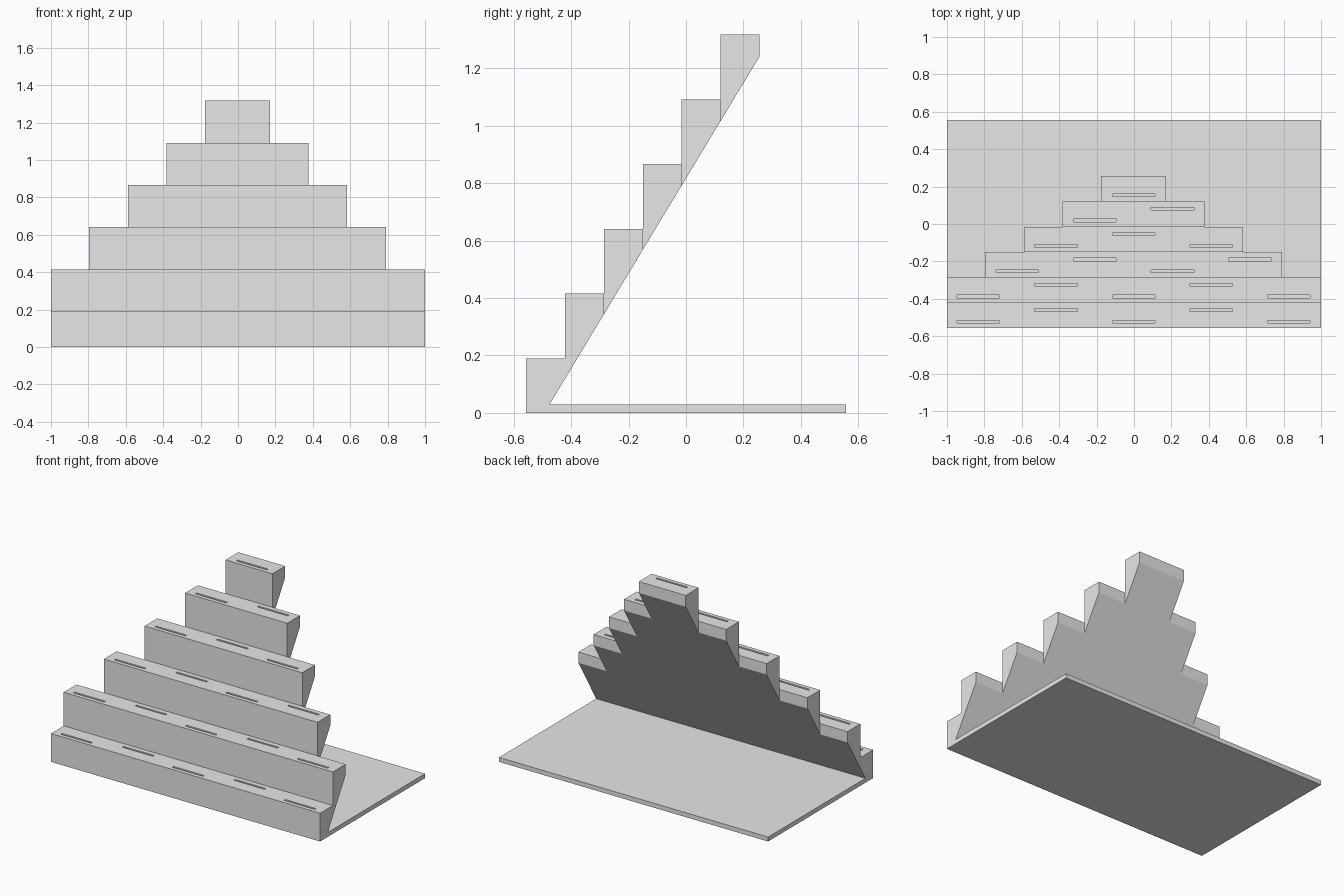
import bpy

if "Cube" in bpy.data.objects:
    bpy.data.objects.remove(bpy.data.objects["Cube"], do_unlink=True)

# Single plain grey material
grey = bpy.data.materials.new("plain grey")
grey.use_nodes = True
colour = (0.8, 0.8, 0.8, 1)
grey.diffuse_color = colour
grey.node_tree.nodes["Principled BSDF"].inputs["Base Color"].default_value = colour

FRONT, DEPTH = -0.557, 0.1355        # first riser and tread depth
TOP, RISE = 0.19, 0.2255             # first tread height and step rise
BASE, TOE = 0.03, -0.475             # base thickness, where the slope meets it
HALF_WIDTHS = [1.0, 1.0, 0.794, 0.586, 0.379, 0.174]
SLOT_COUNTS = [5, 5, 4, 3, 2, 1]
SLOT_LENGTH, SLOT_WIDTH, SLOT_DEPTH, PITCH = 0.228, 0.014, 0.06, 0.415


def slope(y):
    """Height of the sloping underside at y."""
    return BASE + (y - TOE) * 1.657


def prism(name, profile, x0, x1):
    """Extrude a (y, z) profile along x, with outward faces."""
    n = len(profile)
    verts = [(x, y, z) for x in (x0, x1) for y, z in profile]
    faces = [tuple(reversed(range(n))), tuple(range(n, 2 * n))]
    faces += [(i, (i + 1) % n, n + (i + 1) % n, n + i) for i in range(n)]
    mesh = bpy.data.meshes.new(name)
    mesh.from_pydata(verts, [], faces)
    mesh.materials.append(grey)
    obj = bpy.data.objects.new(name, mesh)
    bpy.context.collection.objects.link(obj)
    return obj


def cut(obj, cutter):
    """Subtract the cutter, bake the result and drop the cutter."""
    mod = obj.modifiers.new("slot", 'BOOLEAN')
    mod.operation, mod.solver, mod.object = 'DIFFERENCE', 'EXACT', cutter
    bpy.context.view_layer.update()
    graph = bpy.context.evaluated_depsgraph_get()
    baked = bpy.data.meshes.new_from_object(obj.evaluated_get(graph))
    obj.modifiers.clear()
    obj.data = baked
    bpy.data.objects.remove(cutter, do_unlink=True)


for i, (half, count) in enumerate(zip(HALF_WIDTHS, SLOT_COUNTS)):
    y0 = FRONT + i * DEPTH
    y1, top = y0 + DEPTH, TOP + i * RISE
    shift = -0.003 if half < 1 else 0
    if i == 0:
        # Lowest step is one piece with the flat base
        name = "base_and_first_step"
        profile = [(y0, 0), (-FRONT, 0), (-FRONT, BASE), (TOE, BASE),
                   (y1, slope(y1)), (y1, top), (y0, top)]
    else:
        name = f"step_{i + 1}"
        profile = [(y0, slope(y0)), (y1, slope(y1)), (y1, top), (y0, top)]
    step = prism(name, profile, shift - half, shift + half)

    # Slots in the tread, staggered in two rows
    for j in range(count):
        x = PITCH * (j - (count - 1) / 2) - 0.002
        y = y0 + (0.096 if j % 2 else 0.034)
        a, b = y - SLOT_WIDTH / 2, y + SLOT_WIDTH / 2
        low, high = top - SLOT_DEPTH, top + 0.02
        cutter = prism("slot_cutter", [(a, low), (b, low), (b, high), (a, high)],
                       x - SLOT_LENGTH / 2, x + SLOT_LENGTH / 2)
        cut(step, cutter)
